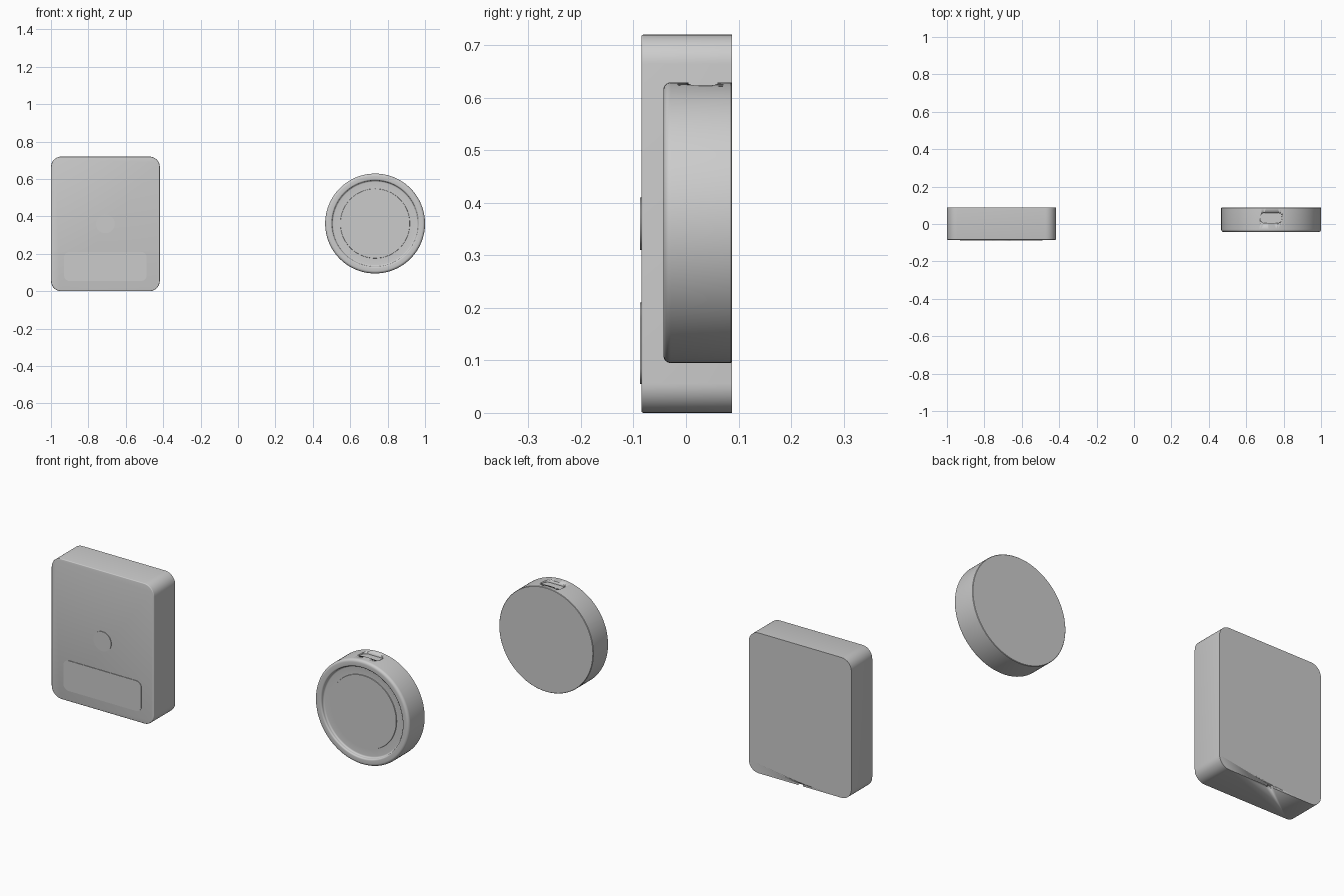
import bpy, bmesh, math
from mathutils import Vector

if "Cube" in bpy.data.objects:
    bpy.data.objects.remove(bpy.data.objects["Cube"])


def finish(name, bm, smooth=True):
    bmesh.ops.recalc_face_normals(bm, faces=bm.faces[:])
    mesh = bpy.data.meshes.new(name)
    bm.to_mesh(mesh)
    bm.free()
    ob = bpy.data.objects.new(name, mesh)
    bpy.context.collection.objects.link(ob)
    if smooth:
        bpy.ops.object.select_all(action='DESELECT')
        ob.select_set(True)
        bpy.context.view_layer.objects.active = ob
        bpy.ops.object.shade_smooth_by_angle(angle=math.radians(40))
    return ob


def rounded_box(name, lo, hi, radius, axis, soft=0.0, front_only=True):
    """Box with its edges along one axis rounded, then softened front rim."""
    lo, hi = Vector(lo), Vector(hi)
    bm = bmesh.new()
    bmesh.ops.create_cube(bm, size=1)
    for v in bm.verts:
        v.co = Vector([(a + b) / 2 + c * (b - a) for a, b, c in zip(lo, hi, v.co)])
    edges = [e for e in bm.edges
             if abs((e.verts[0].co - e.verts[1].co).normalized()[axis]) > 0.9]
    bmesh.ops.bevel(bm, geom=edges, offset=radius, segments=10, profile=0.5,
                    affect='EDGES', clamp_overlap=True)
    if soft:
        rim = [e for e in bm.edges if all(abs(v.co.y - lo.y) < 1e-5 for v in e.verts)]
        bmesh.ops.bevel(bm, geom=rim, offset=soft, segments=3, profile=0.5,
                        affect='EDGES', clamp_overlap=True)
    return finish(name, bm)


def lathe(name, profile, cx, cz, steps=128):
    """Revolve (radius, y) points around a front-to-back axis."""
    bm = bmesh.new()
    vs = [bm.verts.new((cx + r, y, cz)) for r, y in profile]
    es = [bm.edges.new(p) for p in zip(vs, vs[1:])]
    bmesh.ops.spin(bm, geom=vs + es, cent=(cx, 0, cz), axis=(0, 1, 0),
                   angle=math.tau, steps=steps)
    bmesh.ops.remove_doubles(bm, verts=bm.verts[:], dist=1e-5)
    return finish(name, bm)


def cut(target, cutter):
    cutter.hide_render = True
    cutter.display_type = 'WIRE'
    mod = target.modifiers.new(cutter.name, 'BOOLEAN')
    mod.operation = 'DIFFERENCE'
    mod.solver = 'EXACT'
    mod.object = cutter


def arc(cr, cy, rad, a0, a1, n=6):
    return [(cr + rad * math.cos(math.radians(a0 + (a1 - a0) * i / n)),
             cy + rad * math.sin(math.radians(a0 + (a1 - a0) * i / n)))
            for i in range(n + 1)]


FRONT, BACK = -0.085, 0.0875

# rectangular case with rounded corners
case = rounded_box("case", (-1, FRONT, 0), (-0.418, BACK, 0.72), 0.056, 1, soft=0.004)

# cable notch at the bottom, by the back edge
cut(case, rounded_box("cable_notch_cutter", (-0.726, 0.072, -0.02),
                      (-0.696, 0.1, 0.014), 0.006, 1))

# barely raised plain pads on the front of the case
rounded_box("front_button", (-0.759, -0.088, 0.31), (-0.659, FRONT + 0.01, 0.41), 0.0499, 1)
rounded_box("front_lower_pad", (-0.93, -0.088, 0.055), (-0.488, FRONT + 0.01, 0.21), 0.03, 1)

# round puck: soft outer edge, rolled lip, shallow dish and inner face
CX, CZ, R = 0.733, 0.362, 0.267
profile = [(0, BACK), (R - 0.002, BACK), (R, BACK - 0.002)]
profile += arc(R - 0.014, -0.029, 0.014, 0, -90)
profile += arc(0.238, -0.035, 0.008, -90, -180)
profile += arc(0.222, -0.033, 0.008, 0, 90, 5)
profile += [(0.188, -0.025), (0.186, -0.025), (0.185, -0.028), (0, -0.028)]
puck = lathe("round_puck", profile, CX, CZ)

# shallow slot in the top of the puck
cut(puck, rounded_box("top_slot_cutter", (CX - 0.057, 0.005, CZ + R - 0.014),
                      (CX + 0.057, 0.06, CZ + R + 0.05), 0.022, 2))
